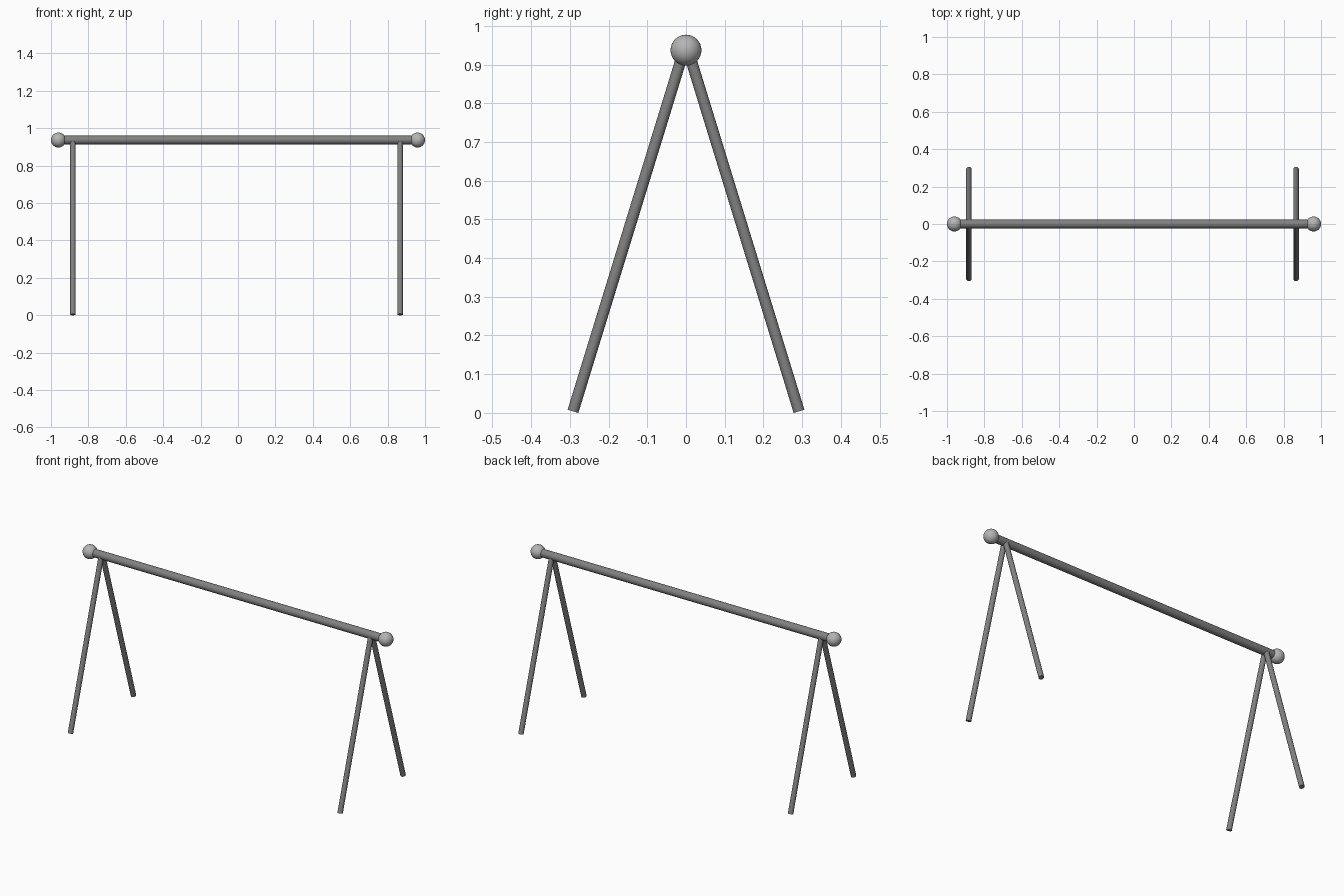
import bpy
from mathutils import Vector

if "Cube" in bpy.data.objects:
    bpy.data.objects.remove(bpy.data.objects["Cube"])


def material(name, value):
    m = bpy.data.materials.new(name)
    m.diffuse_color = (value, value, value, 1)
    m.use_nodes = True
    m.node_tree.nodes["Principled BSDF"].inputs["Base Color"].default_value = m.diffuse_color
    return m


DARK = material("dark grey metal", 0.22)
LIGHT = material("light grey cap", 0.46)
BAR_Z = 0.937


def finish(name, mat):
    ob = bpy.context.object
    ob.name = name
    ob.data.materials.append(mat)
    bpy.ops.object.shade_smooth_by_angle()
    return ob


def tube(name, a, b, radius):
    a, b = Vector(a), Vector(b)
    d = b - a
    bpy.ops.mesh.primitive_cylinder_add(
        vertices=32, radius=radius, depth=d.length, location=(a + b) / 2,
        rotation=d.to_track_quat('Z', 'Y').to_euler())
    return finish(name, DARK)


# Horizontal top bar
tube("top_bar", (-0.96, 0, BAR_Z), (0.96, 0, BAR_Z), 0.023)

# Ball caps on the bar ends
for side, sx in (("left", -1), ("right", 1)):
    bpy.ops.mesh.primitive_uv_sphere_add(
        segments=32, ring_count=16, radius=0.04, location=(sx * 0.96, 0, BAR_Z))
    finish(side + "_end_ball", LIGHT)

# Splayed leg pairs, slightly off-centre along the bar
for side, x in (("left", -0.883), ("right", 0.867)):
    for face, sy in (("front", -1), ("back", 1)):
        tube(f"{side}_{face}_leg", (x, sy * 0.292, 0.004),
             (x, sy * 0.005, 0.938), 0.0145)
